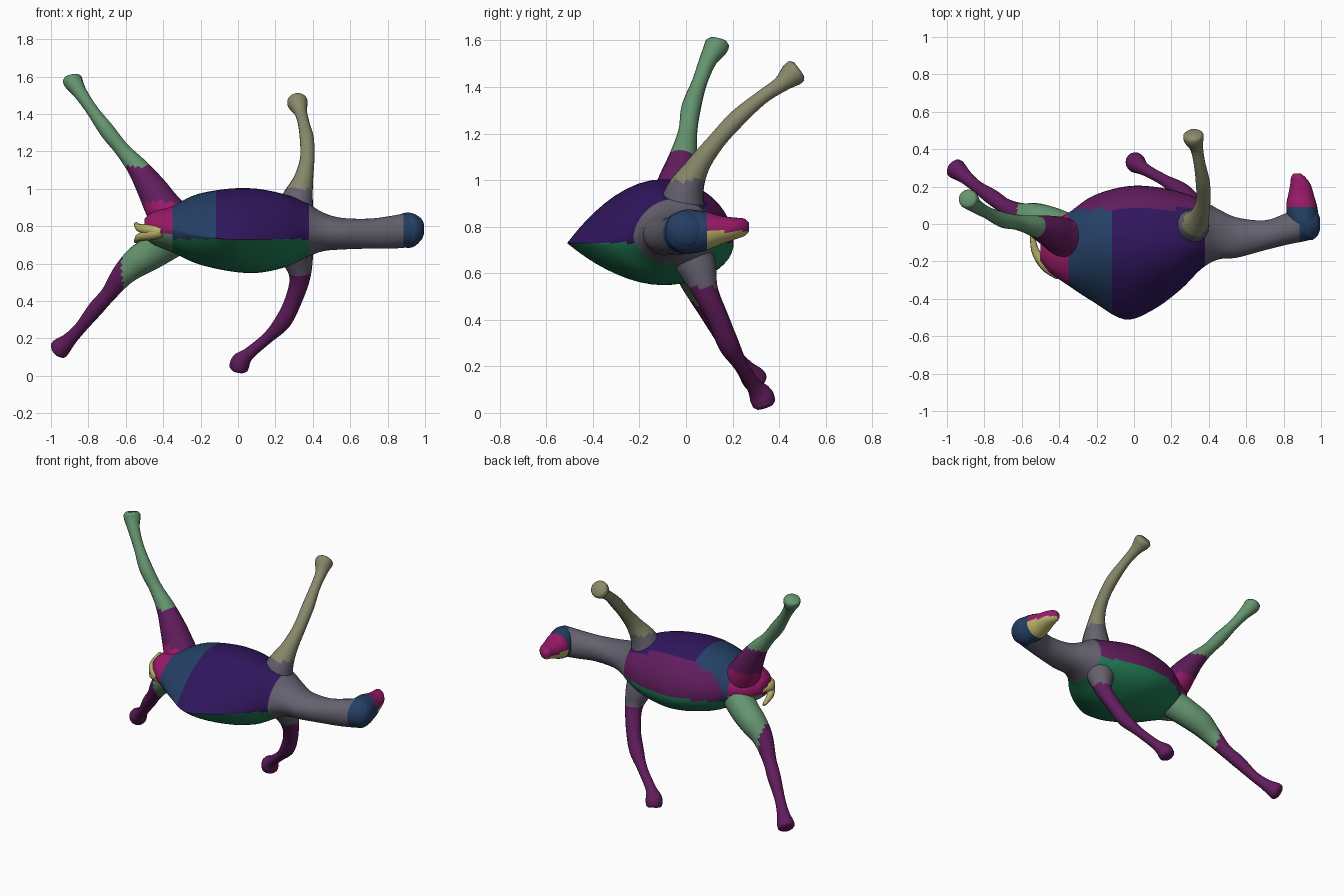
import bpy, bmesh, math
from mathutils import Vector

COLORS = {
    "grey_violet": (0.13, 0.12, 0.16), "navy": (0.03, 0.008, 0.11),
    "teal": (0.018, 0.05, 0.13), "green": (0.015, 0.20, 0.09),
    "pale_green": (0.13, 0.30, 0.16), "purple": (0.12, 0.012, 0.11),
    "olive": (0.25, 0.25, 0.15), "pink": (0.32, 0.01, 0.14),
    "yellow": (0.50, 0.45, 0.15),
}
MATS = {}
for key, col in COLORS.items():
    MATS[key] = bpy.data.materials.new(key)
    MATS[key].diffuse_color = (*col, 1)
NAMES = list(COLORS)


def smooth_rows(rows, n):
    """Catmull-Rom interpolation between rows of numbers."""
    out = []
    for i in range(len(rows) - 1):
        a, b = rows[max(i - 1, 0)], rows[i]
        c, d = rows[i + 1], rows[min(i + 2, len(rows) - 1)]
        for s in range(n):
            t = s / n
            out.append([0.5 * (2 * q + (r - p) * t + (2 * p - 5 * q + 4 * r - w) * t * t
                               + (3 * q - p - 3 * r + w) * t ** 3)
                        for p, q, r, w in zip(a, b, c, d)])
    out.append(list(rows[-1]))
    return out


def loft(name, rings, pick):
    """Skin a list of rings, cap both ends, colour faces by position."""
    bm = bmesh.new()
    loops = [[bm.verts.new(p) for p in ring] for ring in rings]
    n = len(loops[0])
    for a, b in zip(loops, loops[1:]):
        for i in range(n):
            bm.faces.new((a[i], a[(i + 1) % n], b[(i + 1) % n], b[i]))
    bm.faces.new(loops[0][::-1])
    bm.faces.new(loops[-1])
    bmesh.ops.recalc_face_normals(bm, faces=bm.faces)
    for f in bm.faces:
        f.material_index = NAMES.index(pick(f.calc_center_median()))
    me = bpy.data.meshes.new(name)
    bm.to_mesh(me)
    bm.free()
    for m in MATS.values():
        me.materials.append(m)
    ob = bpy.data.objects.new(name, me)
    bpy.context.collection.objects.link(ob)
    bpy.context.view_layer.objects.active = ob
    bpy.ops.object.select_all(action='DESELECT')
    ob.select_set(True)
    bpy.ops.object.shade_smooth_by_angle(angle=math.radians(50))
    return ob


def limb(name, rows, pick, sides=16):
    """Tube through (x, y, z, radius) points with a bevelled end."""
    pts = smooth_rows(rows, 6)
    cs = [Vector(p[:3]) for p in pts]
    rings, ref = [], Vector((0, 1, 0.3))
    for i, c in enumerate(cs):
        t = (cs[min(i + 1, len(cs) - 1)] - cs[max(i - 1, 0)]).normalized()
        ref = (ref - t * ref.dot(t)).normalized()
        side = t.cross(ref)
        rings.append([c + pts[i][3] * (ref * math.cos(a) + side * math.sin(a))
                      for a in (2 * math.pi * k / sides for k in range(sides))])
    end = cs[-1]
    t = (cs[-1] - cs[-2]).normalized()
    rings.append([end + (p - end) * 0.75 + t * 0.012 for p in rings[-1]])
    return loft(name, rings, pick)


# Trunk: rump, keeled body and neck
# x, y min, y widest, y max, z min, z keel, z max, keel sharpness
TRUNK = [
    (-0.50, -0.20, -0.14, -0.07, 0.74, 0.79, 0.84, 0),
    (-0.45, -0.26, -0.13, 0.00, 0.70, 0.79, 0.88, 0),
    (-0.35, -0.33, -0.12, 0.06, 0.66, 0.78, 0.91, 0.2),
    (-0.22, -0.415, -0.10, 0.15, 0.60, 0.75, 0.97, 0.6),
    (-0.05, -0.51, -0.10, 0.20, 0.56, 0.73, 1.00, 1),
    (0.10, -0.46, -0.10, 0.20, 0.55, 0.73, 1.00, 1),
    (0.25, -0.35, -0.10, 0.17, 0.58, 0.73, 0.97, 0.7),
    (0.36, -0.24, -0.05, 0.13, 0.63, 0.75, 0.93, 0.2),
    (0.45, -0.19, -0.05, 0.08, 0.665, 0.77, 0.875, 0),
    (0.55, -0.18, -0.07, 0.035, 0.675, 0.765, 0.845, 0),
    (0.70, -0.14, -0.06, 0.02, 0.68, 0.765, 0.84, 0),
    (0.82, -0.11, -0.03, 0.06, 0.68, 0.77, 0.855, 0),
    (0.92, -0.09, 0.00, 0.09, 0.69, 0.775, 0.87, 0),
    (0.975, -0.07, 0.00, 0.07, 0.72, 0.78, 0.845, 0),
    (0.995, -0.03, 0.00, 0.03, 0.76, 0.785, 0.81, 0),
]


def trunk_ring(row, sides=48):
    x, y0, yw, y1, z0, zc, z1, k = row
    ring = []
    for i in range(sides):
        a = 2 * math.pi * i / sides
        c, s = math.cos(a), math.sin(a)
        y = yw + c * ((y1 - yw) if c > 0 else (yw - y0))
        h = abs(s) ** (1 + max(k, 0)) if c < 0 else abs(s)
        ring.append((x, y, zc + h * ((z1 - zc) if s > 0 else (z0 - zc))))
    return ring


def trunk_color(c):
    if c.x > 0.88:
        return "teal"
    if c.x > 0.38:
        return "grey_violet"
    if c.x < -0.35:
        return "pink" if c.z > 0.76 else "pale_green"
    if c.z < 0.73:
        return "green"
    if c.y > 0.08:
        return "purple"
    return "navy" if c.x > -0.12 else "teal"


loft("body_and_neck", [trunk_ring(r) for r in smooth_rows(TRUNK, 5)], trunk_color)

# Head with muzzle: y, x centre, x radius, z centre, z radius
HEAD = [
    (-0.085, 0.935, 0.02, 0.78, 0.03), (-0.06, 0.93, 0.05, 0.78, 0.07),
    (0.00, 0.91, 0.08, 0.778, 0.095), (0.09, 0.897, 0.083, 0.782, 0.083),
    (0.15, 0.893, 0.07, 0.785, 0.062), (0.21, 0.89, 0.055, 0.792, 0.047),
    (0.25, 0.878, 0.038, 0.797, 0.038), (0.27, 0.872, 0.018, 0.797, 0.02),
]
loft("head", [[(xc + rx * math.cos(a), y, zc + rz * math.sin(a))
               for a in (2 * math.pi * k / 24 for k in range(24))]
              for y, xc, rx, zc, rz in smooth_rows(HEAD, 4)],
     lambda c: "teal" if c.y < 0.09 else ("pink" if c.z > 0.78 else "yellow"))

# Legs
limb("upper_front_leg", [
    (0.29, -0.02, 0.78, 0.11), (0.315, -0.01, 0.93, 0.088), (0.35, 0.045, 1.05, 0.053),
    (0.37, 0.125, 1.16, 0.039), (0.368, 0.22, 1.265, 0.038), (0.35, 0.325, 1.355, 0.031),
    (0.335, 0.405, 1.41, 0.035), (0.32, 0.455, 1.453, 0.054), (0.317, 0.475, 1.468, 0.054)],
    lambda c: "olive" if c.z > 1.0 else "grey_violet")
limb("lower_front_leg", [
    (0.29, 0.00, 0.74, 0.11), (0.32, 0.05, 0.62, 0.082), (0.33, 0.085, 0.52, 0.055),
    (0.295, 0.14, 0.40, 0.046), (0.24, 0.185, 0.29, 0.045), (0.16, 0.235, 0.205, 0.031),
    (0.06, 0.29, 0.12, 0.033), (0.015, 0.322, 0.075, 0.052), (0.004, 0.336, 0.038, 0.05)],
    lambda c: "purple" if c.z < 0.54 else "grey_violet")
limb("upper_back_leg", [
    (-0.33, -0.10, 0.80, 0.12), (-0.40, -0.06, 0.90, 0.10), (-0.46, -0.035, 1.00, 0.082),
    (-0.535, -0.01, 1.11, 0.058), (-0.62, 0.008, 1.21, 0.041), (-0.70, 0.022, 1.31, 0.042),
    (-0.78, 0.058, 1.42, 0.033), (-0.845, 0.095, 1.515, 0.038), (-0.88, 0.128, 1.57, 0.052),
    (-0.887, 0.135, 1.592, 0.05)],
    lambda c: "pale_green" if c.z > 1.12 else ("purple" if c.z > 0.93 else "pink"))
limb("lower_back_leg", [
    (-0.34, -0.05, 0.74, 0.10), (-0.44, 0.00, 0.67, 0.09), (-0.53, 0.03, 0.615, 0.083),
    (-0.61, 0.05, 0.545, 0.064), (-0.69, 0.095, 0.44, 0.043), (-0.76, 0.145, 0.36, 0.042),
    (-0.84, 0.20, 0.26, 0.033), (-0.90, 0.25, 0.195, 0.038), (-0.945, 0.288, 0.152, 0.053),
    (-0.96, 0.30, 0.138, 0.053)],
    lambda c: "purple" if c.x < -0.62 else "pale_green")

# Tail: two thin tapering strands curling behind the rump
for tag, dz, tip in (("upper", 0.02, 0.81), ("lower", -0.03, 0.72)):
    limb("tail_strand_" + tag, [
        (-0.40, -0.27, 0.77, 0.03), (-0.47, -0.225, 0.77 + dz / 2, 0.03),
        (-0.525, -0.15, 0.77 + dz, 0.022), (-0.545, -0.06, tip, 0.012)],
        lambda c: "yellow", 10)
